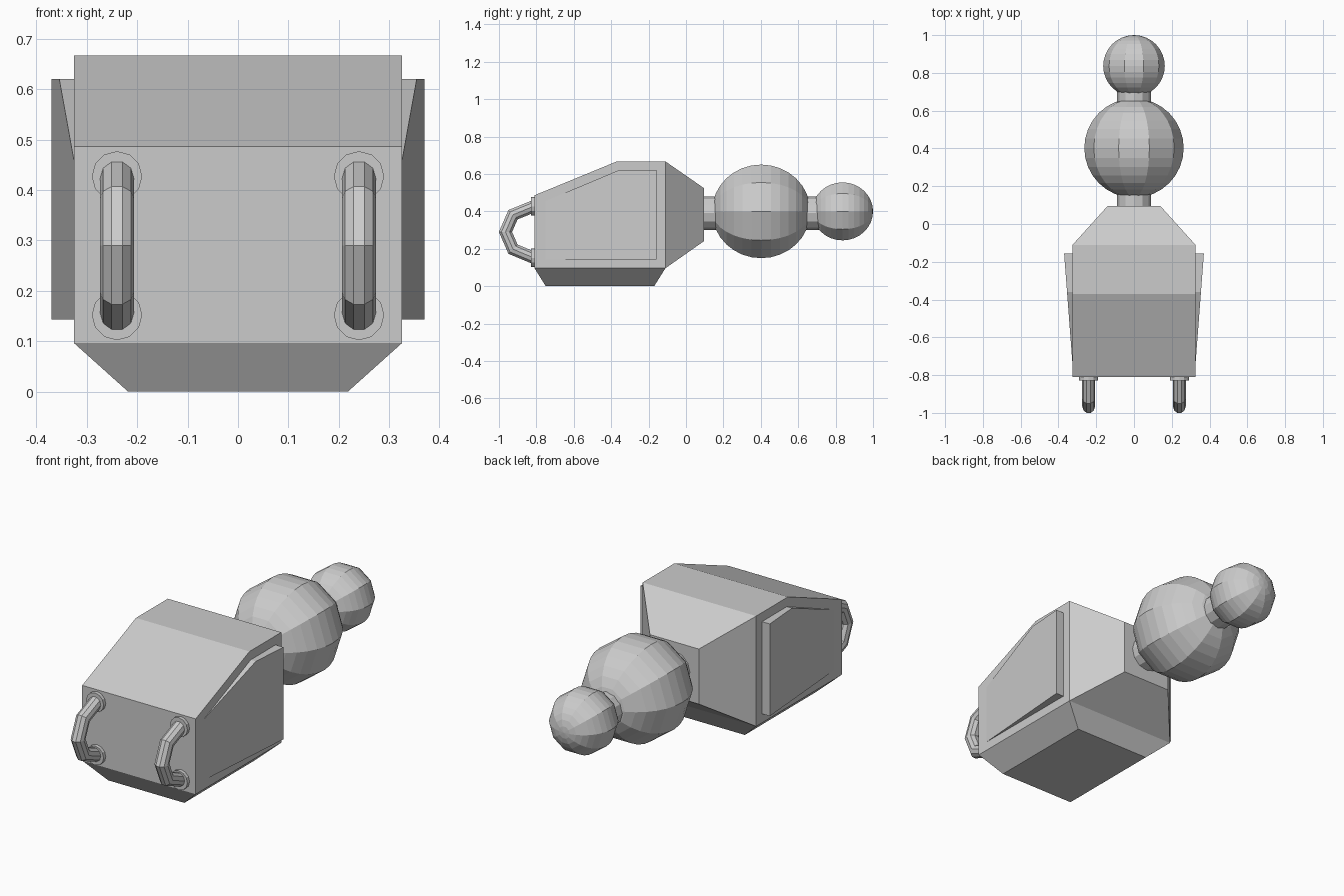
import bpy, bmesh
from math import sin, cos, pi
from mathutils import Vector

if "Cube" in bpy.data.objects:
    bpy.data.objects.remove(bpy.data.objects["Cube"])

grey = bpy.data.materials.new("plain_grey")
grey.diffuse_color = (0.6, 0.6, 0.6, 1)
grey.use_nodes = True
grey.node_tree.nodes["Principled BSDF"].inputs["Base Color"].default_value = grey.diffuse_color


def finish(name, bm):
    bmesh.ops.recalc_face_normals(bm, faces=bm.faces)
    mesh = bpy.data.meshes.new(name)
    bm.to_mesh(mesh)
    bm.free()
    mesh.materials.append(grey)
    ob = bpy.data.objects.new(name, mesh)
    bpy.context.collection.objects.link(ob)
    return ob


def hull(name, points):
    """Convex solid around the given corner points."""
    bm = bmesh.new()
    for p in points:
        bm.verts.new(p)
    bmesh.ops.convex_hull(bm, input=bm.verts)
    bmesh.ops.dissolve_limit(bm, angle_limit=0.01, verts=bm.verts, edges=bm.edges)
    return finish(name, bm)


def loft(name, rings):
    """Skin a row of equal rings and cap both ends."""
    bm = bmesh.new()
    rows = [[bm.verts.new(p) for p in ring] for ring in rings]
    n = len(rows[0])
    for a, b in zip(rows, rows[1:]):
        for i in range(n):
            j = (i + 1) % n
            bm.faces.new((a[i], a[j], b[j], b[i]))
    bm.faces.new(rows[0])
    bm.faces.new(rows[-1])
    bmesh.ops.remove_doubles(bm, verts=bm.verts, dist=1e-5)
    return finish(name, bm)


def lathe(name, x, z, profile, n):
    """Turn a (y, radius) profile about an axis parallel to y."""
    return loft(name, [[(x + r * cos(2 * pi * i / n), y, z + r * sin(2 * pi * i / n))
                        for i in range(n)] for y, r in profile])


def ball(name, y, z, r, sides=10, rings=16):
    prof = [(y - r * cos(pi * k / rings), max(r * sin(pi * k / rings), 1e-4))
            for k in range(rings + 1)]
    return lathe(name, 0, z, prof, sides)


def tube(name, x, path, r, n=10):
    """Mitred tube along a (y, z) path."""
    pts = [Vector(p) for p in path]
    rings = []
    for k, p in enumerate(pts):
        d0 = (p - pts[max(k - 1, 0)]).normalized()
        d1 = (pts[min(k + 1, len(pts) - 1)] - p).normalized()
        t = (d0 + d1).normalized()
        side = Vector((-t.y, t.x))
        if d0.length and d1.length:
            side = side / max(t.dot(d1), 0.3)
        rings.append([(x + r * cos(2 * pi * i / n),
                       p.x + side.x * r * sin(2 * pi * i / n),
                       p.y + side.y * r * sin(2 * pi * i / n)) for i in range(n)])
    return loft(name, rings)


# Main body with sloped hood and tapered rear
side_profile = [(-0.81, 0.096), (-0.81, 0.486), (-0.37, 0.667), (-0.11, 0.667), (-0.11, 0.096)]
hull("body", [(s * 0.325, y, z) for s in (-1, 1) for y, z in side_profile]
     + [(s * 0.14, 0.095, z) for s in (-1, 1) for z in (0.24, 0.525)])

# Chamfered base
hull("base", [(s * 0.325, y, 0.096) for s in (-1, 1) for y in (-0.81, -0.11)]
     + [(s * 0.218, y, 0.0) for s in (-1, 1) for y in (-0.75, -0.17)])

# Wedge-shaped side panels, flaring towards the rear
panel = [(-0.75, 0.456), (-0.36, 0.62), (-0.157, 0.62), (-0.157, 0.143), (-0.75, 0.143)]
for s, label in ((-1, "left"), (1, "right")):
    hull(label + "_side_panel",
         [(s * 0.315, y, z) for y, z in panel]
         + [(s * (0.325 + 0.0757 * (y + 0.75)), y, z) for y, z in panel])

# Rear neck rod and the two balls
lathe("neck_rod", 0, 0.39, [(0.08, 0.089), (0.75, 0.089)], 12)
ball("large_ball", 0.402, 0.4, 0.263)
ball("small_ball", 0.837, 0.4, 0.163)

# Front handles with mounting flanges
grip = [(-0.80, 0.427), (-0.822, 0.424), (-0.925, 0.382), (-0.965, 0.29),
        (-0.925, 0.198), (-0.822, 0.155), (-0.80, 0.152)]
for s, label in ((-1, "left"), (1, "right")):
    tube(label + "_handle", s * 0.24, grip, 0.034)
    for z, pos in ((0.427, "upper"), (0.152, "lower")):
        lathe(f"{label}_{pos}_flange", s * 0.24, z, [(-0.80, 0.05), (-0.828, 0.05)], 12)
